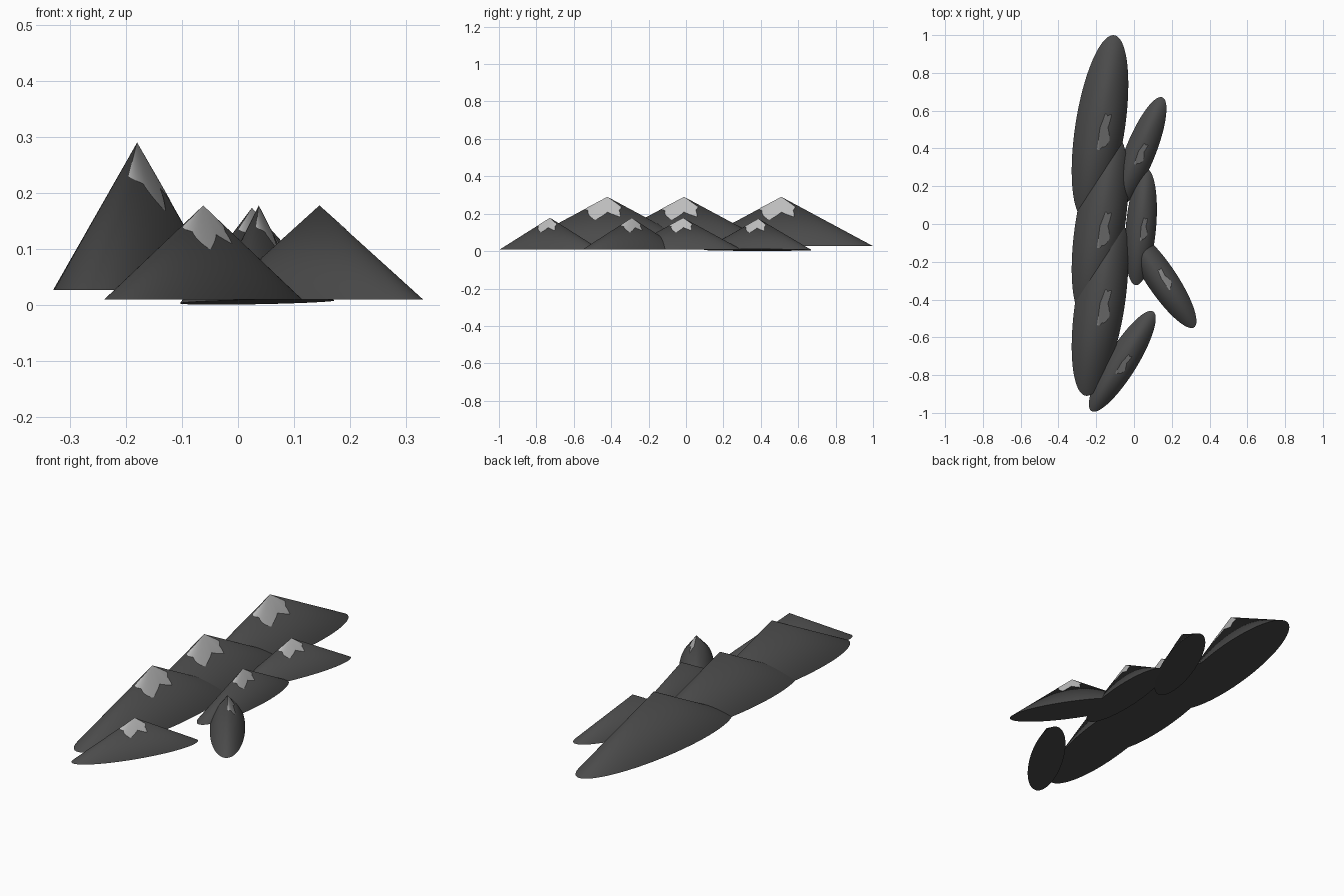
import bpy, bmesh
from math import sin, cos, radians
from mathutils import Euler, Vector

if "Cube" in bpy.data.objects:
    bpy.data.objects.remove(bpy.data.objects["Cube"])


def material(name, grey):
    m = bpy.data.materials.new(name)
    m.diffuse_color = (grey, grey, grey, 1)
    m.use_nodes = True
    m.node_tree.nodes["Principled BSDF"].inputs["Base Color"].default_value = m.diffuse_color
    return m


ROCK = material("dark_rock", 0.07)
SNOW = material("snow", 0.5)

# Lower edge of the snow: angle around the cone, fraction of the way down
EDGE = [(-86, .23), (-45, .28), (-14, .47), (2, .31), (22, .41), (30, .27), (50, .20)]


def finish(name, bm, mat, loc, rot):
    bmesh.ops.transform(bm, matrix=Euler(rot).to_matrix().to_4x4(), verts=bm.verts)
    bmesh.ops.recalc_face_normals(bm, faces=bm.faces)
    me = bpy.data.meshes.new(name)
    bm.to_mesh(me)
    bm.free()
    me.materials.append(mat)
    ob = bpy.data.objects.new(name, me)
    bpy.context.collection.objects.link(ob)
    ob.location = loc
    bpy.ops.object.select_all(action='DESELECT')
    ob.select_set(True)
    bpy.context.view_layer.objects.active = ob
    bpy.ops.object.shade_smooth_by_angle(angle=radians(35))
    return ob


def edge_depth(ang):
    for (a0, t0), (a1, t1) in zip(EDGE, EDGE[1:]):
        if ang <= a1:
            return t0 + (t1 - t0) * (ang - a0) / (a1 - a0)
    return EDGE[-1][1]


def peak(name, loc, b, a, h, rot):
    # Rock: a closed cone with an oval base
    bm = bmesh.new()
    bmesh.ops.create_cone(bm, cap_ends=True, segments=96, radius1=1, radius2=0, depth=1)
    for v in bm.verts:
        v.co = Vector((v.co.x * b, v.co.y * a, (v.co.z + .5) * h))
    bmesh.ops.remove_doubles(bm, verts=bm.verts, dist=1e-5)
    finish(name, bm, ROCK, loc, rot)

    # Snow: thin jagged sheet lying on one side of the cone
    bm = bmesh.new()
    k = 1.012
    top = bm.verts.new((0, 0, h * 1.002))
    rim = []
    for ang in range(EDGE[0][0], EDGE[-1][0] + 1, 2):
        t, r = edge_depth(ang), radians(ang)
        rim.append(bm.verts.new((k * b * t * cos(r), k * a * t * sin(r), h * (1.002 - t))))
    for p, q in zip(rim, rim[1:]):
        bm.faces.new((top, p, q))
    ob = finish(name + "_snow", bm, SNOW, loc, rot)
    if sum(p.normal.z for p in ob.data.polygons) < 0:
        ob.data.flip_normals()


# Main ridge of three large peaks
for i, y in enumerate((0.51, -0.01, -0.42)):
    peak(f"large_peak_{i + 1}", (-0.18, y, 0.027), 0.131, 0.495, 0.263, (0, 0, radians(-8.75)))

# Foothills in front of the ridge: x, y, z, turn, side tilt
FOOTHILLS = [
    (0.034, 0.383, 0.006, -22, -0.06),
    (0.037, -0.015, 0.010, -5, 0),
    (0.145, -0.29, 0.010, 34, 0),
    (-0.062, -0.727, 0.010, -31.8, 0),
]
for i, (x, y, z, turn, tilt) in enumerate(FOOTHILLS):
    peak(f"foothill_{i + 1}", (x, y, z), 0.08, 0.31, 0.168, (0, tilt, radians(turn)))
